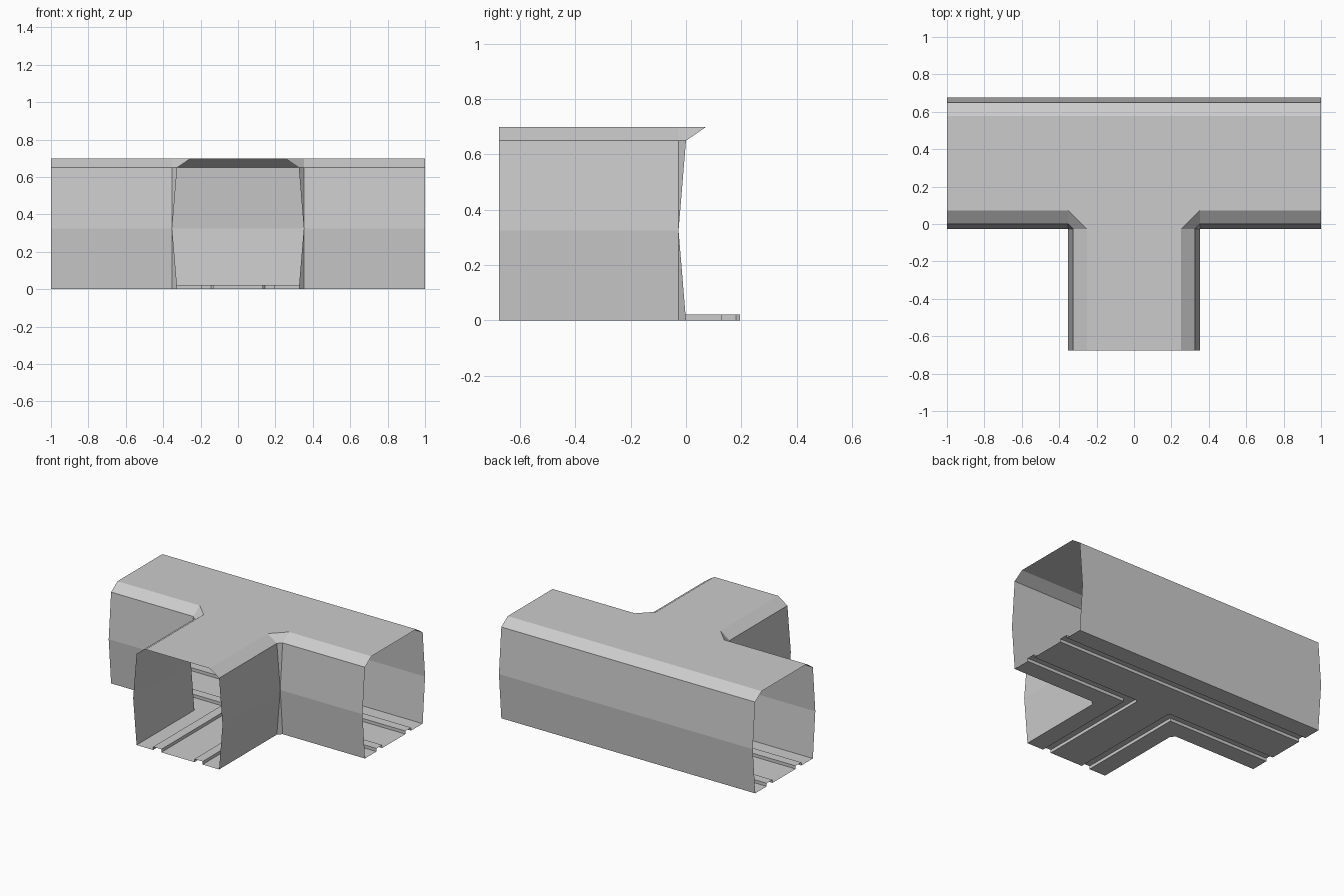
import bpy, bmesh

if "Cube" in bpy.data.objects:
    bpy.data.objects.remove(bpy.data.objects["Cube"])

W, END, MID = 0.325, -0.677, 0.027     # half width, branch mouth, wall bulge
TOP, EAVE, CH = 0.70, 0.65, 0.073      # roof height, eave height, chamfer width
RIDGE = 0.022                          # height of the floor ridges


def half_object(name, faces):
    """Open shell from a list of polygons on x >= 0, mirrored across x."""
    bm = bmesh.new()
    for f in faces:
        bm.faces.new([bm.verts.new(p) for p in f])
    bmesh.ops.remove_doubles(bm, verts=bm.verts, dist=1e-5)
    bmesh.ops.recalc_face_normals(bm, faces=bm.faces)
    me = bpy.data.meshes.new(name)
    bm.to_mesh(me)
    bm.free()
    ob = bpy.data.objects.new(name, me)
    bpy.context.collection.objects.link(ob)
    mod = ob.modifiers.new("mirror", 'MIRROR')
    mod.use_clip = True
    return ob


def strips(a, b):
    """Quads joining two matching polylines."""
    return [[a[i], a[i + 1], b[i + 1], b[i]] for i in range(len(a) - 1)]


def flat(pts, z):
    return [(x, y, z) for x, y in pts]


# wall profile: (outward offset from the nominal wall plane, height)
profile = [(0, 0), (MID, EAVE / 2), (0, EAVE), (-CH, TOP)]
cx, cy = W + MID, -MID                 # where main and branch walls stop

back_a = [(0, 2 * W + o, z) for o, z in profile]
back_b = [(1, y, z) for _, y, z in back_a]
main_a = [(cx, -o, z) for o, z in profile]
main_b = [(1, y, z) for _, y, z in main_a]
branch_a = [(W + o, cy, z) for o, z in profile]
branch_b = [(x, END, z) for x, _, z in branch_a]

# corner filler: main and branch walls meet in one point at mid height
corner = [
    [main_a[0], branch_a[0], main_a[1]],
    [main_a[1], branch_a[2], main_a[2]],
    [main_a[2], branch_a[2], branch_a[3], main_a[3]],
]

# flat roof
rx, ry = W - CH, 2 * W - CH
roof = [flat([(0, END), (rx, END), (rx, cy), (cx, CH), (1, CH), (1, ry), (0, ry)], TOP)]

half_object("tunnel_shell",
            strips(back_a, back_b) + strips(main_a, main_b)
            + strips(branch_a, branch_b) + corner + roof)

# floor: panels separated by raised ridges
inner = [(0.13, END), (0.13, 0.18), (0.145, 0.195), (1, 0.195)]
outer = [(0.195, END), (0.195, 0.13), (1, 0.13)]
rear1 = [(0, 0.455), (1, 0.455)]
rear2 = [(0, 0.52), (1, 0.52)]
back = [(0, 2 * W), (1, 2 * W)]
edge = [(1, 0), (cx, 0), (W, cy), (W, END)]

floor = [
    flat([(0, END)] + inner + rear1[::-1], 0),
    flat(outer + edge, 0),
    flat(rear2 + back[::-1], 0),
    flat(inner + outer[::-1], RIDGE),
    flat(rear1 + rear2[::-1], RIDGE),
]
for line in (inner, outer, rear1, rear2):
    floor += strips(flat(line, 0), flat(line, RIDGE))
half_object("ridged_floor", floor)
